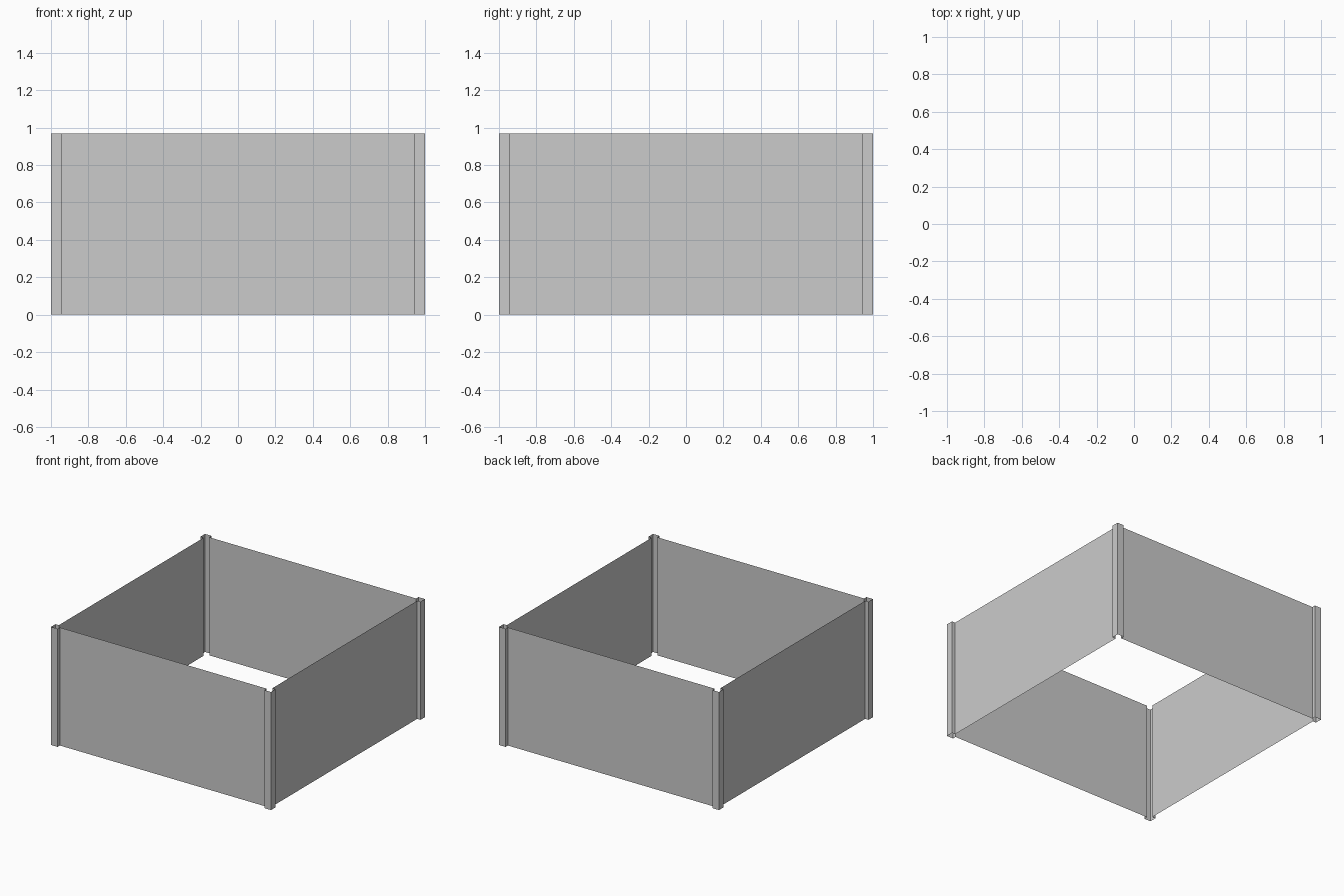
import bpy
from math import pi
from mathutils import Matrix

if "Cube" in bpy.data.objects:
    bpy.data.objects.remove(bpy.data.objects["Cube"])

H = 0.97       # height
OUT = 1.0      # outer face of the corner posts
WALL = 0.97    # plane of the recessed panels
EDGE = 0.94    # where panels meet the posts


def strip(name, profile, turn):
    """Open vertical sheet extruded from a plan profile, turned about z."""
    n = len(profile)
    verts = [(x, y, z) for z in (0, H) for x, y in profile]
    faces = [(i, i + 1, n + i + 1, n + i) for i in range(n - 1)]
    mesh = bpy.data.meshes.new(name)
    mesh.from_pydata(verts, [], faces)
    mesh.transform(Matrix.Rotation(turn * pi / 2, 4, 'Z'))
    obj = bpy.data.objects.new(name, mesh)
    bpy.context.collection.objects.link(obj)
    return obj


# Flat panel, and the stepped hollow post at its right-hand end
panel = [(-EDGE, -WALL), (EDGE, -WALL)]
post = [(EDGE, -WALL), (EDGE, -OUT), (OUT, -OUT), (OUT, -EDGE), (WALL, -EDGE)]

sides = ("front", "right", "back", "left")
corners = ("front_right", "back_right", "back_left", "front_left")
for k in range(4):
    strip(sides[k] + "_wall", panel, k)
    strip(corners[k] + "_post", post, k)
